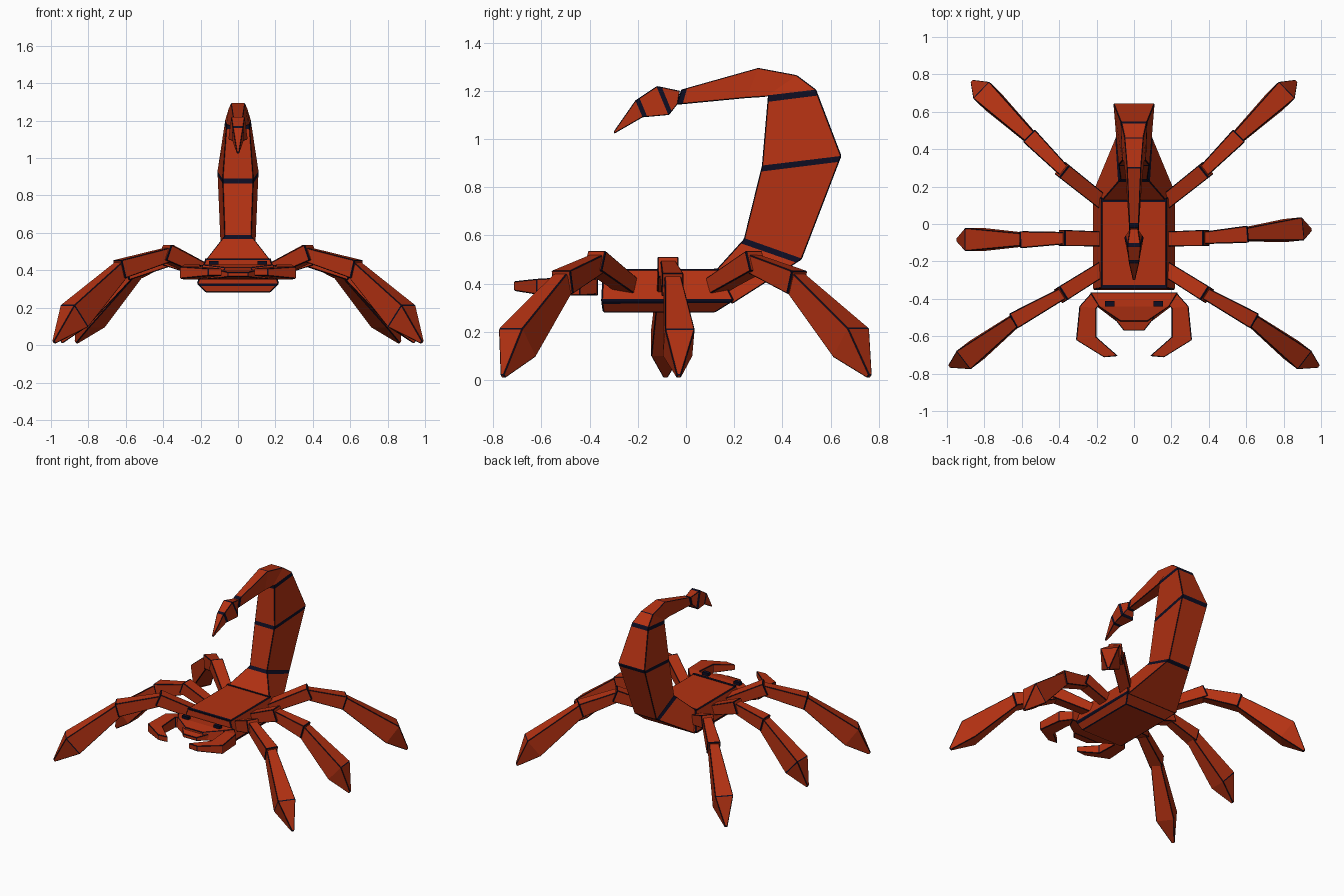
import bpy, bmesh
from mathutils import Vector as V

if "Cube" in bpy.data.objects:
    bpy.data.objects.remove(bpy.data.objects["Cube"])


def colour(name, rgb):
    m = bpy.data.materials.new(name)
    m.diffuse_color = (*rgb, 1)
    m.use_nodes = True
    m.node_tree.nodes["Principled BSDF"].inputs["Base Color"].default_value = m.diffuse_color
    return m


RED = colour("shell_red", (0.45, 0.031, 0.006))
DARK = colour("dark_navy", (0.004, 0.004, 0.016))


def loft(name, rings, bands=(), width=0.02, bevel=0.004, mirror=False, dark=False):
    """Skin four-cornered rings; a ring listed in bands gets a dark stripe before it."""
    full, stripe = [], []
    for i, r in enumerate(rings):
        r = [V(p) for p in r]
        if i in bands:
            prev = [V(p) for p in rings[i - 1]]
            full.append([p + (q - p).normalized() * width for p, q in zip(r, prev)])
            stripe.append(False)
        full.append(r)
        stripe.append(i in bands)
    bm = bmesh.new()
    vs = [[bm.verts.new(p) for p in r] for r in full]
    for i in range(1, len(vs)):
        for k in range(4):
            j = (k + 1) % 4
            f = bm.faces.new((vs[i - 1][k], vs[i - 1][j], vs[i][j], vs[i][k]))
            f.material_index = int(stripe[i] or dark)
    for end in (vs[0], vs[-1]):
        bm.faces.new(end).material_index = int(dark)
    bmesh.ops.recalc_face_normals(bm, faces=bm.faces)
    me = bpy.data.meshes.new(name)
    bm.to_mesh(me)
    bm.free()
    me.materials.append(RED)
    me.materials.append(DARK)
    ob = bpy.data.objects.new(name, me)
    bpy.context.collection.objects.link(ob)
    if mirror:
        ob.modifiers.new("mirror", 'MIRROR').use_mirror_merge = False
    if bevel:
        # narrow dark chamfers trace the shell edges
        b = ob.modifiers.new("edge_lines", 'BEVEL')
        b.width, b.segments, b.material = bevel, 1, 1
        b.limit_method, b.angle_limit = 'ANGLE', 0.4
    return ob


def flat(hx, y0, y1, z):
    """Horizontal rectangle centred on x."""
    return [(-hx, y0, z), (hx, y0, z), (hx, y1, z), (-hx, y1, z)]


def slab(a, b):
    """Cross-section of two edges, each given as y, z, half width."""
    return [(-a[2], a[0], a[1]), (a[2], a[0], a[1]), (b[2], b[0], b[1]), (-b[2], b[0], b[1])]


def box(name, x0, x1, y0, y1, z0, z1, **kw):
    rings = [[(x0, y0, z), (x1, y0, z), (x1, y1, z), (x0, y1, z)] for z in (z0, z1)]
    return loft(name, rings, **kw)


# Body with a dark belt and stripes across its back
loft("body", [flat(0.17, -0.345, 0.12, 0.28), flat(0.22, -0.352, 0.2, 0.33),
              flat(0.175, -0.345, 0.135, 0.46)], bands=[1], bevel=0.006)
for name, y in (("front_stripe", -0.345), ("rear_stripe", 0.117)):
    box(name, -0.176, 0.176, y, y + 0.02, 0.456, 0.463, dark=True, bevel=0)

# Tail: inner edge, outer edge
tail = [
    slab((0.125, 0.458, 0.172), (0.19, 0.315, 0.212)),
    slab((0.24, 0.585, 0.072), (0.48, 0.50, 0.092)),
    slab((0.315, 0.89, 0.083), (0.645, 0.93, 0.11)),
    slab((0.34, 1.18, 0.062), (0.54, 1.205, 0.068)),
    slab((0.33, 1.175, 0.055), (0.46, 1.265, 0.05)),
    slab((0.25, 1.17, 0.045), (0.30, 1.295, 0.037)),
    slab((-0.04, 1.142, 0.025), (-0.02, 1.205, 0.024)),
]
loft("tail", tail, bands=[1, 2, 3, 6], width=0.026)

# Stinger bulb and point
loft("stinger", [
    slab((-0.035, 1.145, 0.025), (-0.025, 1.2, 0.022)),
    slab((-0.07, 1.1, 0.052), (-0.12, 1.22, 0.036)),
    slab((-0.18, 1.09, 0.03), (-0.21, 1.16, 0.027)),
    slab((-0.298, 1.022, 0.006), (-0.3, 1.031, 0.006)),
], bands=[1, 2], bevel=0.003)

# Head, mouth and eyes
loft("head", [
    [(-0.235, -0.366, 0.35), (0.235, -0.366, 0.35), (0.235, -0.366, 0.425), (-0.235, -0.366, 0.425)],
    [(-0.2, -0.44, 0.35), (0.2, -0.44, 0.35), (0.19, -0.44, 0.43), (-0.19, -0.44, 0.43)],
    [(-0.09, -0.525, 0.36), (0.09, -0.525, 0.36), (0.07, -0.52, 0.415), (-0.07, -0.52, 0.415)],
])
loft("mouth", [slab((-0.50, 0.355, 0.11), (-0.50, 0.405, 0.11)),
               slab((-0.57, 0.365, 0.055), (-0.57, 0.39, 0.055))])
box("eyes", 0.105, 0.155, -0.44, -0.412, 0.42, 0.45, dark=True, mirror=True, bevel=0)


def upright(x0, y0, x1, y1, z0, z1):
    return [(x0, y0, z0), (x1, y1, z0), (x1, y1, z1), (x0, y0, z1)]


# Pincers curling inward
loft("pincer", [
    upright(0.15, -0.40, 0.228, -0.368, 0.355, 0.42),
    upright(0.20, -0.45, 0.292, -0.44, 0.35, 0.43),
    upright(0.20, -0.605, 0.31, -0.62, 0.355, 0.42),
    upright(0.085, -0.706, 0.16, -0.713, 0.37, 0.41),
], mirror=True)


# Legs: three boxy pieces that swell towards each joint
def section(c, d, w, h):
    s = d.cross(V((0, 0, 1))).normalized()
    u = s.cross(d).normalized()
    return [c - s * w - u * h, c + s * w - u * h, c + s * w + u * h, c - s * w + u * h]


def leg(name, hip, knee, ankle, foot, tip, mirror):
    hip, knee, ankle, foot, tip = map(V, (hip, knee, ankle, foot, tip))
    d1, d2, d3 = ((b - a).normalized() for a, b in ((hip, knee), (knee, ankle), (ankle, foot)))
    loft(name + "_upper", [section(hip, d1, 0.04, 0.035), section(knee + d1 * 0.03, d1, 0.043, 0.045)],
         [1], 0.01, mirror=mirror)
    loft(name + "_middle", [section(knee, d2, 0.032, 0.037), section(ankle + d2 * 0.02, d2, 0.045, 0.05)],
         [1], 0.01, mirror=mirror)
    loft(name + "_foot", [section(ankle, d3, 0.034, 0.042), section(foot, d3, 0.062, 0.075),
                          section(tip, d3, 0.009, 0.009)], [], mirror=mirror)


leg("front_leg", (0.17, -0.24, 0.39), (0.37, -0.365, 0.485), (0.62, -0.505, 0.41),
    (0.875, -0.70, 0.155), (0.985, -0.76, 0.015), True)
leg("back_leg", (0.17, 0.12, 0.39), (0.365, 0.275, 0.485), (0.54, 0.45, 0.41),
    (0.785, 0.685, 0.155), (0.865, 0.762, 0.015), True)

# Middle legs point slightly different ways
for name, s, ya, yf, yt in (("right_middle_leg", 1, -0.057, -0.03, -0.03),
                            ("left_middle_leg", -1, -0.083, -0.083, -0.085)):
    leg(name, (s * 0.17, -0.08, 0.39), (s * 0.36, -0.075, 0.46), (s * 0.58, ya, 0.40),
        (s * 0.855, yf, 0.155), (s * 0.945, yt, 0.015), False)
